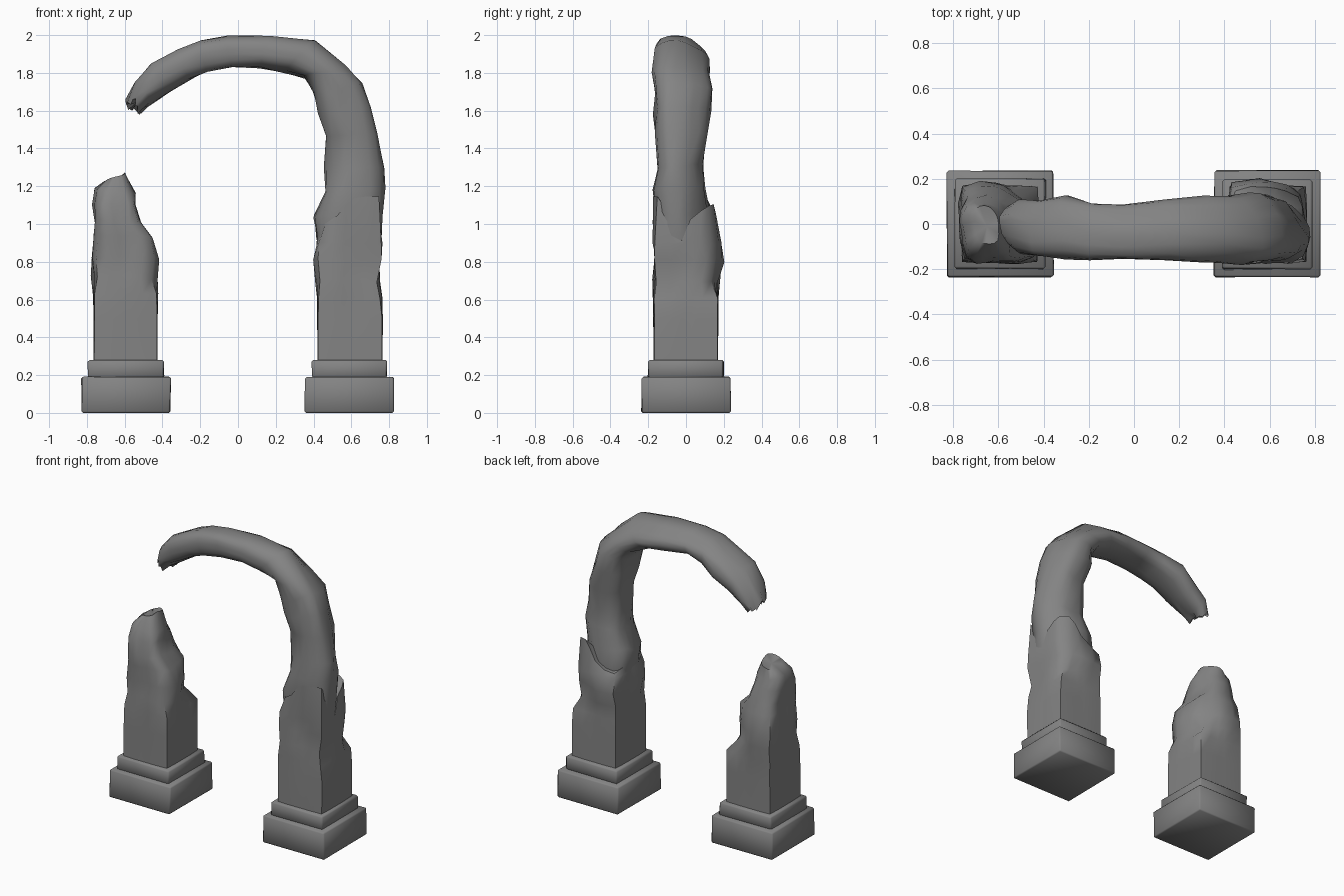
import bpy, bmesh, math
from mathutils import Vector, noise

N = 20  # points round each stone section
stone = bpy.data.materials.new("dark_stone")
stone.diffuse_color = (0.23, 0.23, 0.23, 1)


def finish(name, bm, angle):
    bmesh.ops.recalc_face_normals(bm, faces=bm.faces)
    me = bpy.data.meshes.new(name)
    bm.to_mesh(me)
    bm.free()
    me.materials.append(stone)
    ob = bpy.data.objects.new(name, me)
    bpy.context.collection.objects.link(ob)
    bpy.ops.object.select_all(action='DESELECT')
    ob.select_set(True)
    bpy.context.view_layer.objects.active = ob
    bpy.ops.object.shade_smooth_by_angle(angle=math.radians(angle))


def loft(name, sections, tops=(0,), sink=0.02, wear=0.35):
    """Section: (inner x, z), (outer x, z), y min, y max, squareness, roughness."""
    bm = bmesh.new()
    rings = []
    for k, (a, b, y0, y1, p, rough) in enumerate(sections):
        ring = []
        for i in range(N):
            t = 2 * math.pi * (i + 0.5) / N
            c, s = math.cos(t), math.sin(t)
            r = (abs(c) ** p + abs(s) ** p) ** (-1 / p)
            u, v = c * r, s * r
            # the back right corner of the rough stone is worn away
            if u > 0 and v > 0 and rough > 0.014:
                u, v = u - wear * u * v * u, v - wear * u * v * v
            f = (u + 1) / 2
            co = Vector((a[0] + (b[0] - a[0]) * f,
                         (y0 + y1) / 2 + v * (y1 - y0) / 2,
                         a[1] + (b[1] - a[1]) * f))
            if k == len(sections) - 1:
                co.z += tops[i % len(tops)]
            co += noise.noise_vector(co * 6) * rough
            co += noise.noise_vector(co * 13) * rough * 0.6
            ring.append(bm.verts.new(co))
        rings.append(ring)
    for r0, r1 in zip(rings, rings[1:]):
        for i in range(N):
            j = (i + 1) % N
            bm.faces.new((r0[i], r0[j], r1[j], r1[i]))
    bm.faces.new(rings[0])
    # broken end: fan to a slightly sunken centre
    last = rings[-1]
    mid = sum((v.co for v in last), Vector()) / N
    prev = sum((v.co for v in rings[-2]), Vector()) / N
    cv = bm.verts.new(mid + (prev - mid).normalized() * sink)
    for i in range(N):
        bm.faces.new((last[i], last[(i + 1) % N], cv))
    finish(name, bm, 60)


def block(name, x, half, z0, z1, bevel):
    bm = bmesh.new()
    bmesh.ops.create_cube(bm, size=2)
    for v in bm.verts:
        v.co = (x + v.co.x * half, v.co.y * half, z0 if v.co.z < 0 else z1)
    bmesh.ops.bevel(bm, geom=bm.edges[:], offset=bevel, segments=1, affect='EDGES')
    # worn corners, kept off the ground plane
    for v in bm.verts:
        w = noise.noise_vector(v.co * 9) * 0.008
        v.co += Vector((w.x, w.y, 0 if v.co.z < 0.05 else w.z * 0.5))
    finish(name, bm, 50)


# plinths
for side, x in (("left", -0.594), ("right", 0.59)):
    block(side + "_plinth_lower", x, 0.235, 0, 0.19, 0.008)
    block(side + "_plinth_upper", x, 0.2, 0.185, 0.28, 0.009)


def level(z, x0, x1, y0, y1, p, rough):
    return ((x0, z), (x1, z), y0, y1, p, rough)


# broken left pillar
loft("left_pillar", [
    level(0.27, -0.765, -0.425, -0.172, 0.17, 30, 0),
    level(0.50, -0.765, -0.425, -0.172, 0.17, 30, 0.003),
    level(0.63, -0.765, -0.422, -0.172, 0.17, 16, 0.012),
    level(0.72, -0.765, -0.430, -0.168, 0.18, 8, 0.024),
    level(0.82, -0.765, -0.430, -0.168, 0.18, 6, 0.024),
    level(0.94, -0.765, -0.450, -0.165, 0.16, 5, 0.022),
    level(1.01, -0.765, -0.500, -0.16, 0.14, 5, 0.022),
    level(1.10, -0.765, -0.530, -0.15, 0.12, 4, 0.02),
    ((-0.752, 1.18), (-0.54, 1.15), -0.13, 0.10, 4, 0.02),
    ((-0.705, 1.235), (-0.595, 1.265), -0.09, 0.08, 3, 0.016),
], sink=0.015)

# square right pillar with ragged rim
rim = [-0.02, 0.02, 0.04, 0.05, 0.0, -0.08, -0.12, -0.13, -0.11, -0.08,
       -0.06, -0.02, -0.05, 0.0, 0.06, 0.09, 0.10, 0.09, -0.02, -0.13]
loft("right_pillar", [
    level(0.27, 0.42, 0.765, -0.172, 0.17, 30, 0),
    level(0.50, 0.42, 0.765, -0.172, 0.17, 30, 0.003),
    level(0.61, 0.42, 0.76, -0.172, 0.168, 18, 0.01),
    level(0.70, 0.418, 0.755, -0.172, 0.175, 10, 0.02),
    level(0.81, 0.41, 0.76, -0.172, 0.19, 8, 0.024),
    level(0.90, 0.42, 0.765, -0.172, 0.175, 7, 0.02),
    level(1.05, 0.435, 0.765, -0.168, 0.17, 5, 0.02),
], rim, sink=0.1, wear=0.2)

# surviving arch, springing from the right pillar
R = 0.026
loft("arch", [
    level(0.75, 0.45, 0.73, -0.14, 0.12, 4, R),
    level(0.92, 0.42, 0.765, -0.155, 0.13, 4, R),
    level(1.05, 0.41, 0.78, -0.16, 0.12, 3.5, R),
    level(1.18, 0.455, 0.78, -0.158, 0.10, 3.2, R),
    level(1.31, 0.465, 0.77, -0.15, 0.085, 3, R),
    ((0.465, 1.45), (0.75, 1.47), -0.145, 0.10, 3, R),
    ((0.425, 1.59), (0.70, 1.61), -0.165, 0.125, 2.8, R),
    ((0.40, 1.70), (0.66, 1.74), -0.165, 0.13, 2.8, R),
    ((0.35, 1.775), (0.59, 1.845), -0.162, 0.125, 2.8, R),
    ((0.25, 1.805), (0.40, 1.97), -0.160, 0.11, 3, 0.02),
    ((0.12, 1.82), (0.16, 1.998), -0.158, 0.105, 3, 0.018),
    ((-0.04, 1.832), (-0.05, 2.0), -0.165, 0.088, 3, 0.018),
    ((-0.16, 1.805), (-0.20, 1.974), -0.163, 0.105, 3, 0.018),
    ((-0.27, 1.755), (-0.33, 1.925), -0.155, 0.135, 2.8, 0.02),
    ((-0.38, 1.695), (-0.455, 1.845), -0.14, 0.11, 2.8, 0.02),
    ((-0.47, 1.635), (-0.545, 1.74), -0.125, 0.115, 2.6, 0.025),
    ((-0.515, 1.60), (-0.58, 1.65), -0.09, 0.09, 2.5, 0.03),
], [0.02, 0.01, -0.02, 0, -0.01], sink=0.03)
